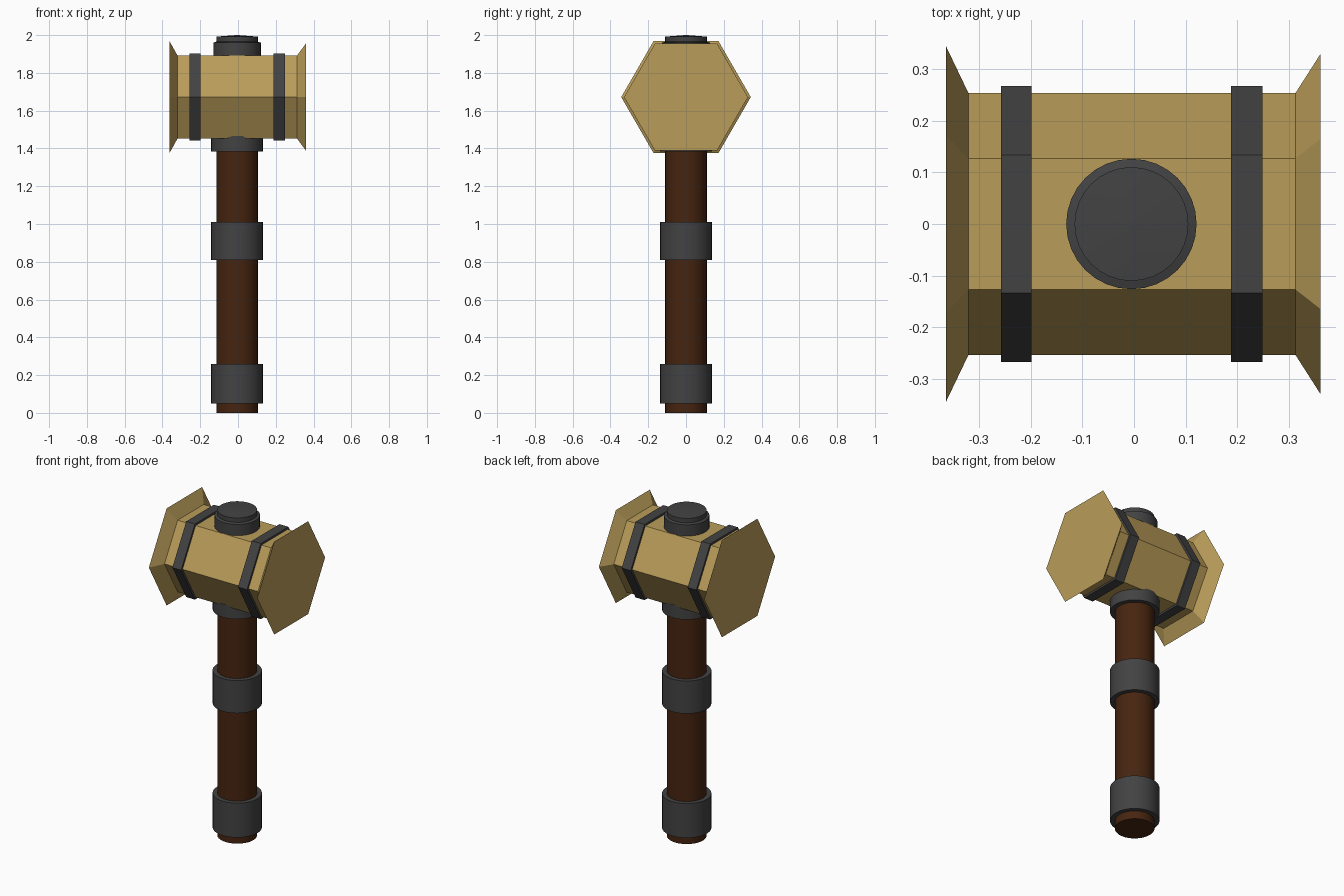
import bpy, bmesh, math

if "Cube" in bpy.data.objects:
    bpy.data.objects.remove(bpy.data.objects["Cube"])

def material(name, rgb):
    m = bpy.data.materials.new(name)
    m.diffuse_color = (*rgb, 1)
    m.use_nodes = True
    m.node_tree.nodes["Principled BSDF"].inputs["Base Color"].default_value = m.diffuse_color
    return m

gold = material("brass", (0.49, 0.335, 0.10))
iron = material("dark_iron", (0.055, 0.055, 0.055))
wood = material("brown_wood", (0.062, 0.018, 0.005))

CX = -0.005      # handle axis
HEAD_Z = 1.672   # head axis height

def loft(name, profile, sides, place, mat, smooth=False):
    """Rings of (radius, position) joined into a closed solid."""
    bm = bmesh.new()
    rings = []
    for r, p in profile:
        rings.append([bm.verts.new(place(r, math.tau * i / sides, p)) for i in range(sides)])
    for a, b in zip(rings, rings[1:]):
        for i in range(sides):
            j = (i + 1) % sides
            bm.faces.new((a[i], a[j], b[j], b[i]))
    bm.faces.new(rings[0][::-1])
    bm.faces.new(rings[-1])
    bmesh.ops.recalc_face_normals(bm, faces=bm.faces)
    me = bpy.data.meshes.new(name)
    bm.to_mesh(me)
    bm.free()
    me.materials.append(mat)
    ob = bpy.data.objects.new(name, me)
    bpy.context.collection.objects.link(ob)
    if smooth:
        bpy.ops.object.select_all(action='DESELECT')
        ob.select_set(True)
        bpy.context.view_layer.objects.active = ob
        bpy.ops.object.shade_smooth_by_angle(angle=math.radians(30))
    return ob

def upright(r, a, z):
    return (CX + r * math.cos(a), r * math.sin(a), z)

def sideways(r, a, x):
    return (x, r * math.cos(a), HEAD_Z + r * math.sin(a))

# Wooden handle
loft("handle", [(0.11, 0), (0.11, 1.5)], 32, upright, wood, True)

# Iron sleeves around the handle
for name, z0, z1 in (("pommel_band", 0.05, 0.26), ("grip_band", 0.81, 1.01),
                     ("neck_collar", 1.385, 1.466)):
    loft(name, [(0.137, z0), (0.137, z1)], 32, upright, iron, True)

# Hexagonal head with flared striking faces
loft("hammer_head", [(0.343, -0.363), (0.253, -0.32), (0.253, 0.312), (0.328, 0.36)],
     6, sideways, gold)

# Iron straps around the head
for name, x0, x1 in (("left_strap", -0.257, -0.198), ("right_strap", 0.187, 0.248)):
    loft(name, [(0.267, x0), (0.267, x1)], 6, sideways, iron)

# Stepped cap on top of the head
loft("top_cap", [(0.126, 1.85), (0.126, 1.96), (0.11, 1.965), (0.11, 1.992), (0.007, 2.0)],
     32, upright, iron, True)
